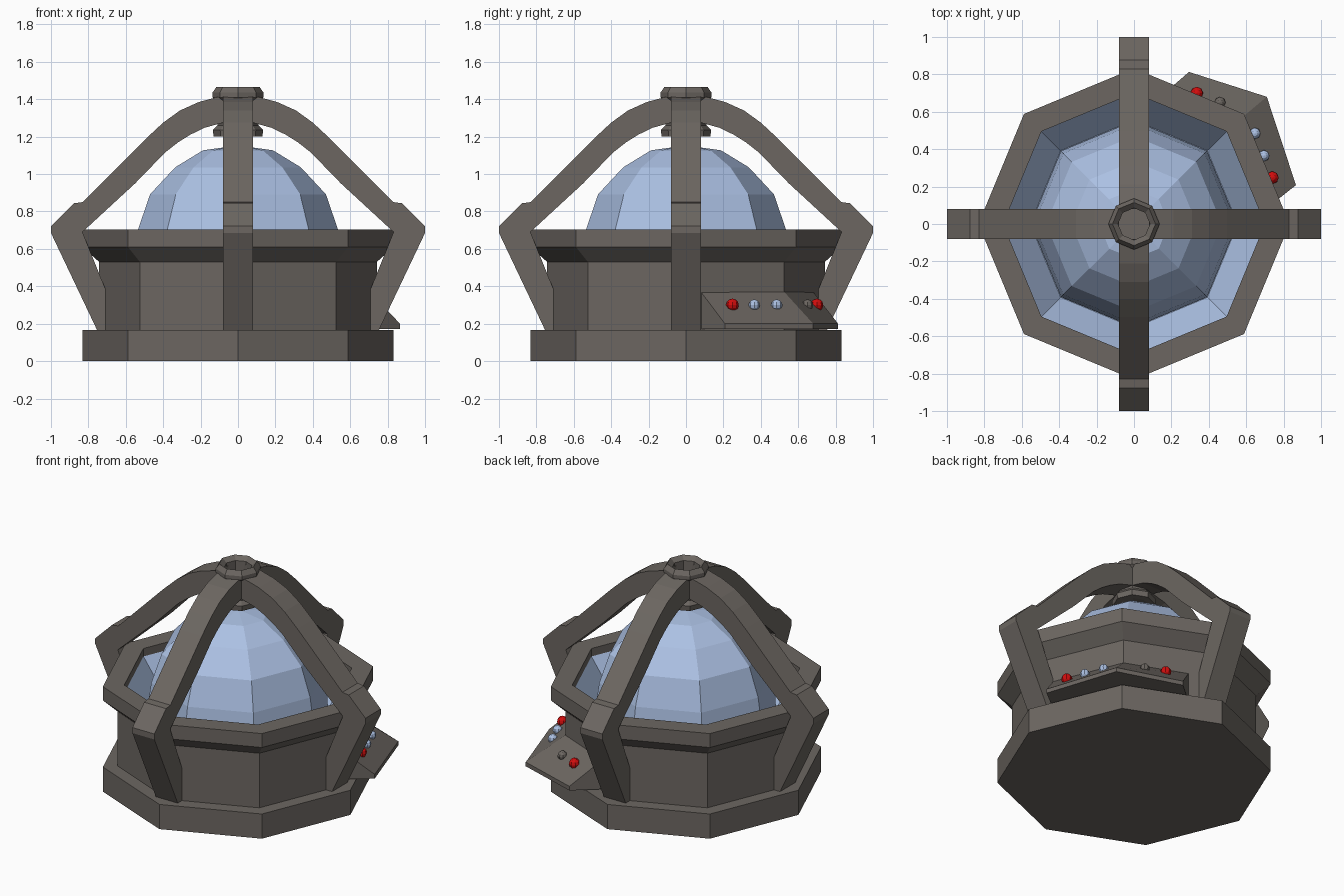
import bpy, bmesh
from math import sin, cos, pi
from mathutils import Matrix, Vector

old = bpy.data.objects.get("Cube")
if old:
    bpy.data.objects.remove(old, do_unlink=True)


def material(name, rgb):
    m = bpy.data.materials.new(name)
    m.use_nodes = True
    m.diffuse_color = (*rgb, 1)
    m.node_tree.nodes["Principled BSDF"].inputs["Base Color"].default_value = (*rgb, 1)
    return m


STONE = material("warm grey stone", (0.15, 0.134, 0.12))
GLASS = material("pale blue glass", (0.41, 0.53, 0.77))
RED = material("red button", (0.65, 0.004, 0.004))
SIDES = 8


def finish(name, bm, *mats):
    bmesh.ops.recalc_face_normals(bm, faces=bm.faces)
    mesh = bpy.data.meshes.new(name)
    bm.to_mesh(mesh)
    bm.free()
    for m in mats:
        mesh.materials.append(m)
    obj = bpy.data.objects.new(name, mesh)
    bpy.context.collection.objects.link(obj)
    return obj


def lathe(name, profile, *mats, second=()):
    """Turn an (r, z) profile into an octagon; profile steps in `second` get material 1."""
    bm = bmesh.new()
    rings = [[bm.verts.new((r * cos(2 * pi * i / SIDES), r * sin(2 * pi * i / SIDES), z))
              for i in range(SIDES)] if r else [bm.verts.new((0, 0, z))]
             for r, z in profile]
    for step, (a, b) in enumerate(zip(rings, rings[1:])):
        for i in range(SIDES):
            j = (i + 1) % SIDES
            corners = [a[i % len(a)], a[j % len(a)], b[j % len(b)], b[i % len(b)]]
            face = bm.faces.new(list(dict.fromkeys(corners)))
            face.material_index = int(step in second)
    return finish(name, bm, *mats)


# Plinth, drum with flared rim and glass-lined bowl, and faceted dome
lathe("plinth", [(0, 0), (.832, 0), (.832, .165), (0, .165)], STONE)
lathe("drum", [(0, .16), (.742, .16), (.742, .53), (.832, .61), (.832, .703),
               (.70, .703), (.70, .65), (.555, .45), (0, .45)],
      STONE, GLASS, second=(6, 7))
lathe("dome", [(0, .45), (.552, .45), (.552, .58), (.534, .705), (.47, .892),
               (.336, 1.036), (.187, 1.127), (0, 1.153)], GLASS)

# Hollow hub where the struts meet
lathe("hub", [(0, 1.22), (.09, 1.2), (.13, 1.2), (.135, 1.235), (.11, 1.26),
              (.11, 1.39), (.137, 1.41), (.137, 1.435), (.115, 1.466),
              (.085, 1.44), (.085, 1.36), (0, 1.36)], STONE)

# Four arched struts
STRUT = [(.62, .165), (.753, .165), (1, .685), (1, .722), (.876, .844), (.83, .85),
         (.497, 1.185), (.40, 1.275), (.31, 1.34), (.21, 1.385), (.08, 1.42),
         (.08, 1.275), (.18, 1.247), (.256, 1.21), (.32, 1.17), (.39, 1.115),
         (.55, .95), (.832, .69)]
for k, side in enumerate(("left", "back", "right", "front")):
    bm = bmesh.new()
    face = bm.faces.new([bm.verts.new((r, -.081, z)) for r, z in STRUT])
    out = bmesh.ops.extrude_face_region(bm, geom=[face])
    moved = [v for v in out["geom"] if isinstance(v, bmesh.types.BMVert)]
    bmesh.ops.translate(bm, verts=moved, vec=(0, .162, 0))
    bmesh.ops.rotate(bm, verts=bm.verts, matrix=Matrix.Rotation(k * pi / 2, 3, "Z"))
    finish(side + "_strut", bm, STONE)

# Sloped control console wrapped around one corner of the drum
inner = [(.14, .68), (.525, .525), (.705, .08)]
outer = [(.294, .813), (.71, .68), (.866, .208)]
TOP_Z, LIP_Z, LOW_Z = .37, .2, .172
bm = bmesh.new()
rows = [[bm.verts.new((x, y, z)) for x, y in edge]
        for edge, z in ((inner, TOP_Z), (outer, LIP_Z), (outer, LOW_Z), (inner, LOW_Z))]
for a, b in zip(rows, rows[1:] + rows[:1]):
    for i in range(2):
        bm.faces.new((a[i], a[i + 1], b[i + 1], b[i]))
for end in (0, -1):
    bm.faces.new([row[end] for row in rows])
finish("console", bm, STONE)

# Console buttons
BUTTONS = [("red_button_back", .336, .70, .034, RED), ("grey_button", .46, .65, .03, STONE),
           ("blue_button_back", .647, .485, .03, GLASS),
           ("blue_button_front", .695, .365, .03, GLASS),
           ("red_button_front", .74, .248, .034, RED)]
for name, x, y, radius, mat in BUTTONS:
    bm = bmesh.new()
    bmesh.ops.create_uvsphere(bm, u_segments=8, v_segments=6, radius=radius,
                              matrix=Matrix.Translation(Vector((x, y, .3))))
    finish(name, bm, mat)
